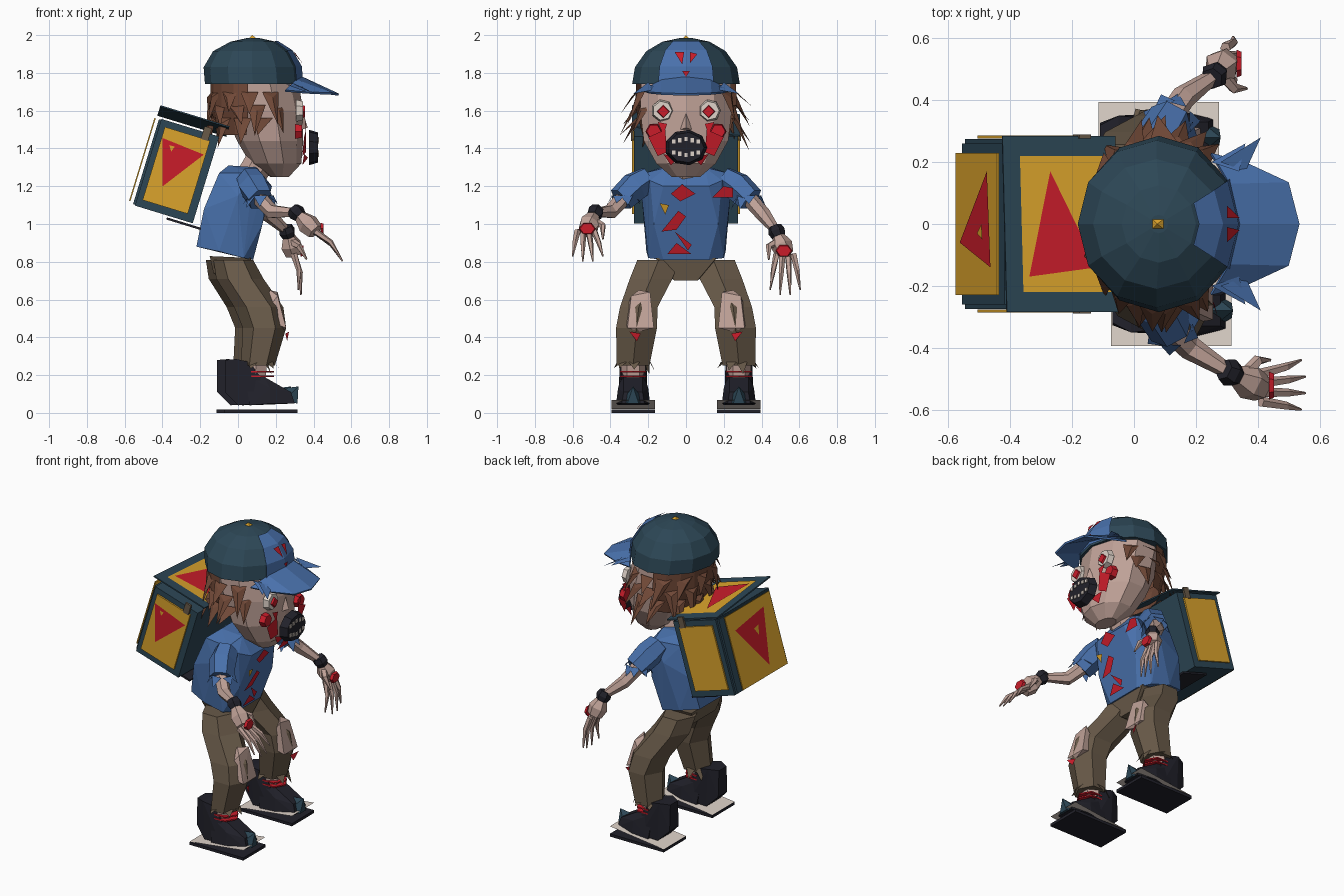
import bpy, bmesh, random
from math import sin, cos, pi, radians
from mathutils import Vector

if "Cube" in bpy.data.objects:
    bpy.data.objects.remove(bpy.data.objects["Cube"])

random.seed(4)
RGB = dict(teal=(48, 72, 86), blue=(74, 112, 170), skin=(190, 160, 150), hair=(112, 74, 58),
           pants=(104, 90, 74), red=(200, 34, 46), yellow=(218, 162, 48), black=(38, 38, 46),
           white=(222, 210, 200))
MATS = {}


def mat(col):
    if col not in MATS:
        m = bpy.data.materials.new(col)
        m.diffuse_color = [(c / 255) ** 2.2 for c in RGB[col]] + [1]
        m.use_nodes = True
        m.node_tree.nodes["Principled BSDF"].inputs["Base Color"].default_value = m.diffuse_color
        MATS[col] = m
    return MATS[col]


def finish(name, bm, col):
    bmesh.ops.recalc_face_normals(bm, faces=bm.faces)
    me = bpy.data.meshes.new(name)
    bm.to_mesh(me)
    bm.free()
    me.materials.append(mat(col))
    ob = bpy.data.objects.new(name, me)
    bpy.context.collection.objects.link(ob)
    return ob


def hull(name, pts, col):
    bm = bmesh.new()
    for p in pts:
        bm.verts.new(p)
    r = bmesh.ops.convex_hull(bm, input=bm.verts)
    bmesh.ops.delete(bm, geom=[v for v in r["geom_interior"] if isinstance(v, bmesh.types.BMVert)], context='VERTS')
    return finish(name, bm, col)


def patches(name, polys, col):
    bm = bmesh.new()
    for poly in polys:
        bm.faces.new([bm.verts.new(p) for p in poly])
    return finish(name, bm, col)


def skin_rings(name, rings, col, closed=True):
    bm = bmesh.new()
    vs = [[bm.verts.new(p) for p in r] for r in rings]
    n = len(vs[0])
    for a, b in zip(vs, vs[1:]):
        for i in range(n if closed else n - 1):
            j = (i + 1) % n
            bm.faces.new((a[i], a[j], b[j], b[i]))
    if closed:
        bm.faces.new(vs[0])
        bm.faces.new(vs[-1])
    return finish(name, bm, col)


def loft(name, rows, n, col, arc=None):
    """Horizontal elliptical rings: x, y, z, rx, ry."""
    a0, a1 = arc or (0, 360)
    cnt = n + 1 if arc else n
    rings = [[(x + rx * cos(radians(a0 + (a1 - a0) * i / n)), y + ry * sin(radians(a0 + (a1 - a0) * i / n)), z)
              for i in range(cnt)] for x, y, z, rx, ry in rows]
    return skin_rings(name, rings, col, not arc)


def tube(name, pts, radii, n, col):
    pts = [Vector(p) for p in pts]
    rings = []
    for k, p in enumerate(pts):
        q = (pts[min(k + 1, len(pts) - 1)] - pts[max(k - 1, 0)]).to_track_quat('Z', 'Y')
        rings.append([p + q @ Vector((radii[k] * cos(2 * pi * i / n), radii[k] * sin(2 * pi * i / n), 0))
                      for i in range(n)])
    return skin_rings(name, rings, col)


def flakes(name, centre, ring, count, size, col):
    """Torn scraps hanging around a hem."""
    polys = []
    for i in range(count):
        a = 2 * pi * (i + random.random() * .6) / count
        p = Vector(centre) + Vector((ring * cos(a), ring * sin(a), 0))
        t = Vector((-sin(a), cos(a), 0)) * size * .5
        polys.append([p - t, p + t, p + Vector((cos(a) * size * .5, sin(a) * size * .5, -size * random.uniform(.5, 1.1)))])
    patches(name, polys, col)


def mirror(pts):
    return list(pts) + [(x, -y, z) for x, y, z in pts]


# Head
loft("head", [(.22, 0, 1.25, .05, .08), (.2, 0, 1.32, .135, .165), (.17, 0, 1.44, .175, .235),
              (.135, 0, 1.6, .21, .255), (.1, 0, 1.75, .22, .25)], 10, "skin")
tube("neck", [(.05, 0, 1.22), (.12, 0, 1.34)], [.08, .08], 7, "skin")
hull("nose", [(.34, -.03, 1.5), (.34, .03, 1.5), (.34, 0, 1.6), (.37, 0, 1.51)], "skin")

# Cap
CAP = [(.08, 0, 1.74, .255, .285), (.073, 0, 1.83, .255, .27), (.073, 0, 1.915, .205, .21),
       (.08, 0, 1.965, .12, .125), (.08, 0, 1.985, .03, .03)]
loft("cap_dome", CAP, 12, "teal")
loft("cap_front_panel", [(x, y, z + .005, rx + .01, ry + .01) for x, y, z, rx, ry in CAP[:4]], 2, "blue", (-30, 30))
hull("cap_button", mirror([(.06, .015, 1.985), (.095, .015, 1.985), (.075, 0, 2.0)]), "yellow")
patches("cap_marks", [[(.3, -.06, 1.91), (.3, -.01, 1.91), (.342, -.02, 1.845)],
                      [(.3, .02, 1.91), (.3, .06, 1.9), (.342, .02, 1.85)],
                      [(.348, -.02, 1.81), (.348, .0, 1.78), (.348, .02, 1.81)]], "red")
inner = [(.25, .23, 1.71), (.31, .13, 1.765), (.33, 0, 1.785)]
outer = [(.36, .2, 1.70), (.5, .135, 1.695), (.535, 0, 1.69)]
both = [[*r, *[(x, -y, z) for x, y, z in r[1::-1]]] for r in (inner, outer)]
brim = skin_rings("cap_brim", both, "blue", closed=False)
brim.modifiers.new("thickness", 'SOLIDIFY').thickness = .012
patches("cap_torn_edges", [[(.28, s * .2, 1.75), (.36, s * .17, 1.71), (.41, s * .28, 1.69)] for s in (1, -1)] +
        [[(.25, s * .2, 1.74), (.34, s * .17, 1.73), (.36, s * .26, 1.7)] for s in (1, -1)], "blue")

# Hair: back shell plus pointed locks
loft("hair_back", [(.07, 0, 1.75, .215, .265), (.075, 0, 1.62, .22, .27), (.06, 0, 1.47, .17, .23)], 8, "hair", (95, 265))
for i in range(26):
    a = radians(55 + i * 250 / 25)
    back = -cos(a)
    z0, w = 1.70 - .07 * (i % 3), .048
    low = z0 - .12 - .05 * max(back, 0) + random.uniform(-.06, .05)
    c, t = Vector((cos(a), sin(a), 0)), Vector((-sin(a), cos(a), 0))
    base = Vector((.08 + .215 * c.x, .262 * c.y, z0))
    tip = Vector((.09 + .255 * c.x, .35 * c.y, low)) + t * random.uniform(-.06, .06)
    hull("hair_lock", [base - t * w, base + t * w, base + c * .03 + Vector((0, 0, -.03)), tip], "hair")


# Face
def disc(name, y, z, x, r, n, col, squash=1, depth=.012):
    hull(name, [(x + d, y + k * r * cos(2 * pi * i / n), z + k * squash * r * sin(2 * pi * i / n))
                for i in range(n) for d, k in ((-depth, 1), (depth, .85))], col)


for s in (1, -1):
    disc("eye_white", s * .125, 1.6, .325, .06, 7, "white", depth=.018)
    disc("eye_pupil", s * .12, 1.595, .348, .035, 4, "red", depth=.006)
    disc("cheek_wound", s * .17, 1.49, .32, .045, 6, "red", depth=.018)
    patches("jaw_wound", [[(.35, s * .2, 1.46), (.36, s * .11, 1.5), (.36, s * .1, 1.38), (.34, s * .15, 1.36)],
                          [(.35, s * .12, 1.37), (.37, s * .04, 1.35), (.34, s * .08, 1.31)],
                          [(.36, s * .1, 1.53), (.355, s * .15, 1.54), (.36, s * .12, 1.47)]], "red")
disc("mouth", 0, 1.405, .4, .112, 9, "black", .85, .024)
for i in range(5):
    y = -.065 + i * .0325
    for z in (1.45 - abs(y) * .2, 1.365 + abs(y) * .2):
        hull("tooth", [(x, y + dy, z + dz) for x in (.41, .43) for dy in (-.009, .009) for dz in (-.011, .011)], "white")

# Shirt
hull("shirt", mirror([(-.22, .17, .88), (-.1, .21, .855), (.03, .2, .82), (.08, .12, .81), (-.18, .2, 1.08),
                      (.0, .235, 1.15), (.13, .17, 1.0), (-.1, .19, 1.27), (.08, .22, 1.27), (.18, .12, 1.2),
                      (.14, .19, 1.23), (-.05, .1, 1.31), (.1, .1, 1.3)]), "blue")


def on_chest(pts):
    return [(.095 + .27 * (z - .81), y, z) for y, z in pts]


patches("shirt_wounds", [on_chest(p) for p in (
    [(-.08, 1.16), (-.02, 1.21), (.05, 1.16), (-.03, 1.12)], [(-.13, .96), (-.04, 1.07), (0, 1.04), (-.05, .97)],
    [(-.06, .96), (.03, .89), (.01, .86)], [(-.1, .84), (-.05, .9), (.03, .84)],
    [(.14, 1.14), (.2, 1.2), (.25, 1.19), (.25, 1.14)])], "red")
patches("shirt_badge", [on_chest([(-.14, 1.11), (-.09, 1.1), (-.11, 1.05)])], "yellow")

# Arms: elbow, wrist, knuckle and fingertip for each side
ARMS = {-1: [(.18, -.4, 1.065), (.31, -.48, 1.06), (.41, -.53, .96), (.56, -.52, .79)],
        1: [(.16, .41, 1.05), (.26, .48, .96), (.295, .525, .84), (.34, .525, .61)]}
for s, (elbow, wrist, knuckle, tip) in ARMS.items():
    tube("sleeve", [(.06, s * .2, 1.24), (.08, s * .27, 1.2), (.12, s * .345, 1.13)], [.07, .082, .072], 6, "blue")
    flakes("sleeve_scraps", (.12, s * .33, 1.15), .06, 7, .07, "blue")
    w, k, t = Vector(wrist), Vector(knuckle), Vector(tip)
    tube("forearm", [(.1, s * .32, 1.15), elbow, wrist], [.042, .04, .024], 6, "skin")
    d = (k - w).normalized()
    tube("wristband", [w - d * .03, w, w + d * .03], [.036, .046, .036], 6, "black")
    tube("palm", [w + d * .02, w.lerp(k, .6), k], [.03, .058, .046], 6, "skin")
    p = w.lerp(k, .85) + Vector((.05, 0, 0))
    disc("hand_wound", p.y, p.z, p.x, .045, 6, "red", .8, .008)
    for i in range(4):
        o = (i - 1.5) / 1.5
        a = k + Vector((0, o * .045, 0))
        b = t + Vector((-.02 * abs(o), o * .08, .04 * abs(o)))
        tube("finger", [a, a.lerp(b, .5) + Vector((.015, 0, .01)), b], [.018, .014, .004], 5, "skin")
    th = w.lerp(k, .4)
    tube("thumb", [th, th + Vector((.05, -s * .06, -.03)), th + Vector((.09, -s * .06, -.1))], [.025, .018, .005], 5, "skin")

# Legs and shoes
hull("hips", mirror([(-.15, .16, .83), (.07, .16, .82), (-.13, .12, .74), (.05, .06, .7), (-.08, .05, .7)]), "pants")
for s, dx in ((-1, .02), (1, -.02)):
    loft("trouser_leg", [(-.045 + dx, s * .145, .81, .105, .13), (-.01 + dx, s * .185, .71, .125, .13),
                         (.09 + dx, s * .25, .56, .13, .115), (.12 + dx, s * .262, .45, .115, .125),
                         (.085 + dx, s * .28, .25, .09, .1)], 6, "pants")
    flakes("trouser_scraps", (.085 + dx, s * .275, .27), .085, 6, .06, "pants")
    hull("knee_skin", [(x + dx, s * y, z) for x, y, z in ((.19, .19, .64), (.19, .29, .62), (.235, .17, .45), (.235, .31, .45),
         (.1, .18, .48), (.1, .33, .5), (.22, .25, .43), (.15, .25, .65))], "skin")
    patches("knee_wound", [[(.23 + dx, s * .24, .42), (.25 + dx, s * .3, .43), (.24 + dx, s * .26, .38)]], "red")
    tube("ankle", [(.06 + dx, s * .28, .12), (.08 + dx, s * .28, .28)], [.065, .065], 6, "skin")
    for z in (.19, .215):
        tube("shoe_lace", [(.09 + dx, s * .28, z), (.09 + dx, s * .28, z + .008)], [.08, .08], 6, "red")
    hull("shoe_heel", [(x + dx, s * .28 + y * k, z) for y in (-.078, .078) for x, z, k in
         ((-.09, .28, .5), (-.03, .285, .9), (.04, .27, .8), (.1, .19, .8), (.1, .05, 1), (-.02, .04, .9), (-.09, .11, .6))], "black")
    hull("shoe_front", [(x + dx, s * .28 + y * k, z) for y in (-1, 1) for x, z, k in
         ((.02, .2, .06), (.12, .19, .05), (.26, .11, .05), (.28, .05, .06), (.04, .04, .085), (.15, .05, .09), (.15, .13, .08))], "black")
    hull("toe_cap", [(.22 + dx, s * .28 + y, .06) for y in (-.065, .065)] +
         [(.295 + dx, s * .28 + y, .05) for y in (-.03, .03)] + [(.3 + dx, s * .28, .14), (.22 + dx, s * .28, .13)], "teal")
    x0, x1, y0, y1 = -.095 + dx, .295 + dx, s * .28 - .115, s * .28 + .115
    hull("sole_bottom", [(x, y, z) for x in (x0, x1) for y in (y0, y1) for z in (0, .018)], "black")
    patches("sole_top", [[(x0, y0, .02), (x1, y0, .067), (x1, y1, .067), (x0, y1, .02)]], "white")


# Delivery backpack, built in a tilted frame (u forward, v up)
def P(u, y, v):
    return (-.3225 + .956 * u + .292 * v, y, 1.28 - .292 * u + .956 * v)


def bag_box(name, u, y, v, col):
    hull(name, [P(a, b, c) for a in u for b in y for c in v], col)


def on_lid(pts, lift):
    """Lid plane, raised along the -y edge."""
    return [P(u, y, .283 - y * .088 + lift) for u, y in pts]


bag_box("backpack_body", (-.16, .16), (-.275, .275), (-.24, .24), "teal")
lid = [(u, y) for u in (-.186, .196) for y in (-.285, .285)]
hull("backpack_lid", on_lid(lid, 0) + on_lid(lid, -.008), "teal")
patches("backpack_lid_panel", [on_lid([(-.13, -.22), (.17, -.22), (.17, .22), (-.13, .22)], .004)], "yellow")
bag_box("backpack_back_frame", (-.172, -.16), (-.26, .26), (-.235, .235), "teal")
bag_box("backpack_back_panel", (-.197, -.19), (-.23, .23), (-.225, .235), "yellow")
for s in (1, -1):
    bag_box("backpack_side_panel", (-.13, .12), (s * .276, s * .286), (-.2, .205), "yellow")
    bag_box("lid_hinge", (.07, .11), (s * .277, s * .29), (.2, .27), "pants")
bag_box("backpack_base_flap", (.02, .21), (-.22, .22), (-.262, -.25), "black")
patches("backpack_triangles", [
    [P(-.125, -.289, .145), P(.11, -.289, .125), P(-.05, -.289, -.1)],
    [P(-.2, .17, .13), P(-.2, -.14, .17), P(-.2, -.06, -.17)],
    on_lid([(-.03, .17), (-.11, -.17), (.12, -.14)], .008)], "red")
patches("backpack_triangle_marks", [
    [P(-.08, -.291, .12), P(-.05, -.291, .12), P(-.06, -.291, .09)],
    [P(-.203, .0, .08), P(-.203, -.05, .09), P(-.203, -.03, .03)]], "yellow")
